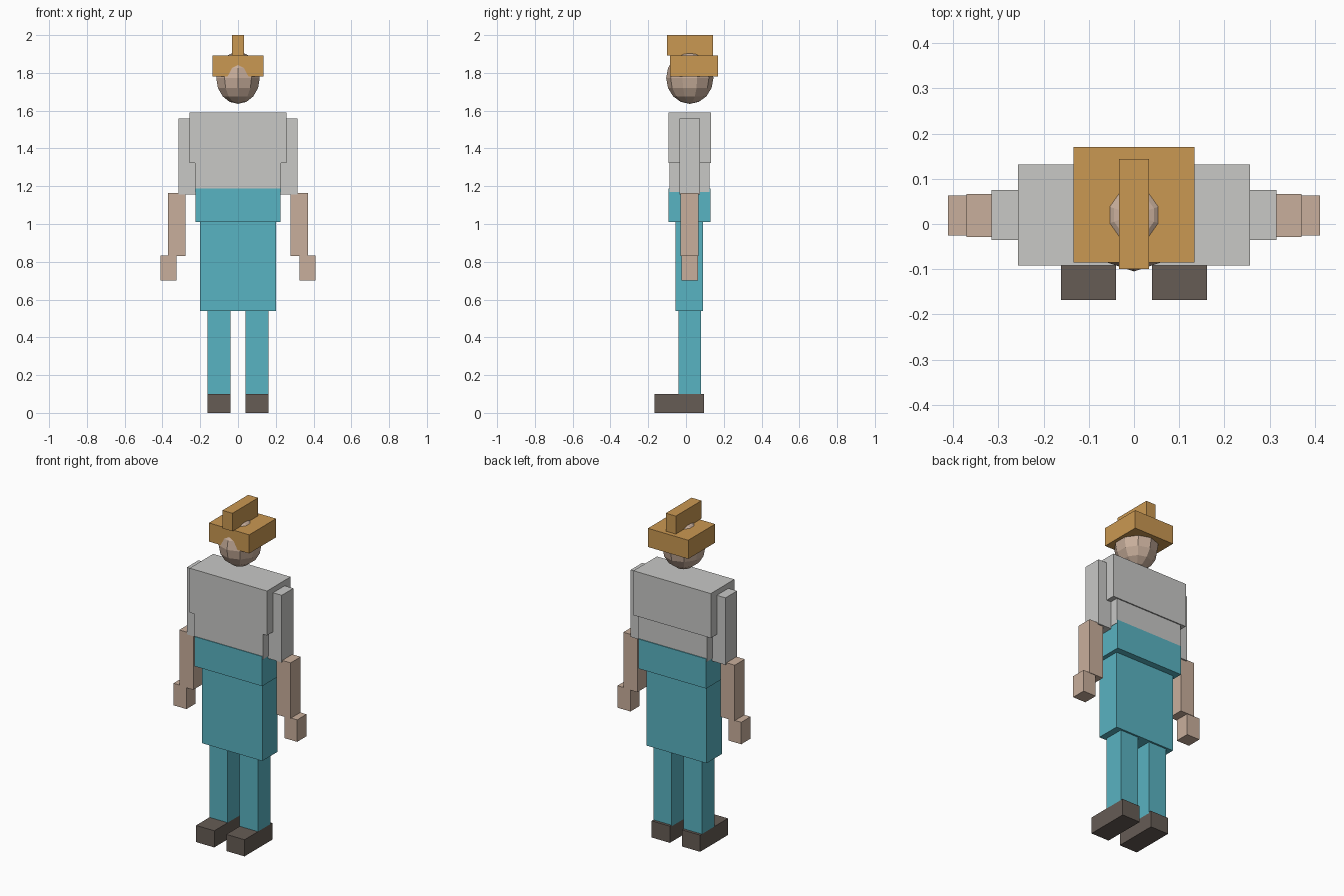
import bpy, bmesh
from mathutils import Matrix

if "Cube" in bpy.data.objects:
    bpy.data.objects.remove(bpy.data.objects["Cube"])


def material(name, rgb):
    """Flat colour given as sRGB 0-255, stored linear."""
    m = bpy.data.materials.new(name)
    lin = [((c / 255 + 0.055) / 1.055) ** 2.4 for c in rgb]
    m.diffuse_color = (*lin, 1)
    m.use_nodes = True
    m.node_tree.nodes["Principled BSDF"].inputs["Base Color"].default_value = m.diffuse_color
    return m


SHIRT = material("shirt_grey", (200, 200, 198))
TROUSERS = material("trouser_teal", (89, 179, 194))
SKIN = material("skin_tan", (201, 175, 156))
HAT = material("hat_ochre", (202, 152, 82))
SHOE = material("shoe_brown", (102, 92, 85))


def finish(name, bm, mat):
    me = bpy.data.meshes.new(name)
    bm.to_mesh(me)
    bm.free()
    me.materials.append(mat)
    ob = bpy.data.objects.new(name, me)
    bpy.context.collection.objects.link(ob)
    return ob


def box(name, mat, x, y, z):
    """Box from its (min, max) range on each axis."""
    bm = bmesh.new()
    size = [b - a for a, b in (x, y, z)]
    mid = [(a + b) / 2 for a, b in (x, y, z)]
    bmesh.ops.create_cube(bm, size=1, matrix=Matrix.Translation(mid) @ Matrix.Diagonal((*size, 1)))
    return finish(name, bm, mat)


def pair(name, mat, x, y, z):
    """Matching boxes on the left and right."""
    box(name + "_right", mat, x, y, z)
    box(name + "_left", mat, (-x[1], -x[0]), y, z)


# Legs
pair("shoe", SHOE, (0.04, 0.161), (-0.168, 0.096), (0, 0.10))
pair("shin", TROUSERS, (0.04, 0.161), (-0.041, 0.08), (0.093, 0.545))
pair("thigh", TROUSERS, (0.0, 0.20), (-0.055, 0.091), (0.54, 1.012))

# Torso
box("pelvis", TROUSERS, (-0.225, 0.225), (-0.092, 0.13), (1.01, 1.188))
box("waist", SHIRT, (-0.227, 0.227), (-0.088, 0.125), (1.17, 1.33))
box("chest", SHIRT, (-0.257, 0.257), (-0.092, 0.132), (1.323, 1.59))

# Arms
pair("upper_arm", SHIRT, (0.205, 0.315), (-0.035, 0.075), (1.155, 1.558))
pair("forearm", SKIN, (0.277, 0.37), (-0.029, 0.066), (0.83, 1.165))
pair("hand", SKIN, (0.325, 0.411), (-0.025, 0.063), (0.70, 0.832))

# Faceted head
bm = bmesh.new()
bmesh.ops.create_uvsphere(
    bm, u_segments=10, v_segments=8, radius=1,
    matrix=Matrix.Translation((0, 0.02, 1.773)) @ Matrix.Diagonal((0.125, 0.121, 0.137, 1))
    @ Matrix.Rotation(1.5707963, 4, "Z"))
# turn the ring so that a corner faces the front
front = min(bm.verts, key=lambda v: (round(v.co.y, 4), abs(v.co.x)))
if abs(front.co.x) > 0.01:
    bmesh.ops.rotate(bm, cent=(0, 0.02, 1.773), verts=bm.verts,
                     matrix=Matrix.Rotation(1.5707963, 3, "Z"))
finish("head", bm, SKIN)

# Hat with its crest
box("hat_band", HAT, (-0.134, 0.134), (-0.085, 0.17), (1.78, 1.892))
box("hat_crest", HAT, (-0.033, 0.033), (-0.10, 0.144), (1.892, 2.0))
